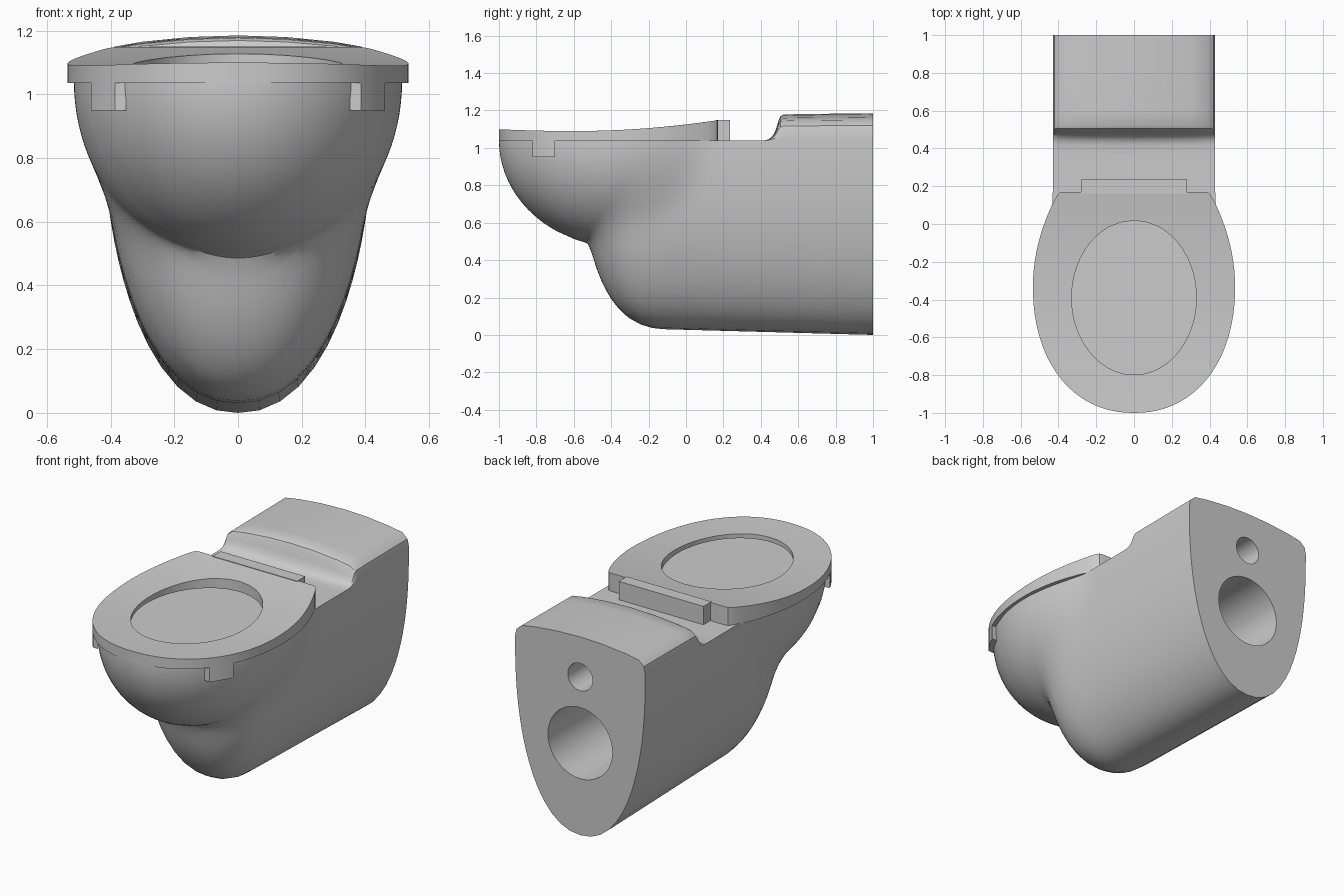
import bpy, bmesh, math
from mathutils import Vector

if "Cube" in bpy.data.objects:
    bpy.data.objects.remove(bpy.data.objects["Cube"])

RIM = 1.04


def loft(name, sections, closed=False):
    """Skin a list of closed cross-sections; cap the ends unless closed."""
    bm = bmesh.new()
    rows = [[bm.verts.new(p) for p in s] for s in sections]
    n = len(rows[0])
    pairs = list(zip(rows, rows[1:])) + ([(rows[-1], rows[0])] if closed else [])
    for a, b in pairs:
        for i in range(n):
            j = (i + 1) % n
            bm.faces.new((a[i], a[j], b[j], b[i]))
    if not closed:
        bm.faces.new(rows[0])
        bm.faces.new(rows[-1])
    bmesh.ops.remove_doubles(bm, verts=bm.verts, dist=0.0003)
    bmesh.ops.recalc_face_normals(bm, faces=bm.faces)
    mesh = bpy.data.meshes.new(name)
    bm.to_mesh(mesh)
    bm.free()
    ob = bpy.data.objects.new(name, mesh)
    bpy.context.collection.objects.link(ob)
    return ob


def activate(ob):
    bpy.ops.object.select_all(action='DESELECT')
    ob.select_set(True)
    bpy.context.view_layer.objects.active = ob


def smooth(ob):
    activate(ob)
    bpy.ops.object.shade_smooth_by_angle(angle=math.radians(32))


def interp(table, v):
    if v <= table[0][0]:
        return table[0][1]
    for (a, fa), (b, fb) in zip(table, table[1:]):
        if v <= b:
            return fa + (fb - fa) * (v - a) / (b - a)
    return table[-1][1]


# Body: bowl ellipsoid blended into a rounded pedestal, raised block at the back
RAMP = [(.42, 0), (.44, .04), (.46, .14), (.475, .31), (.485, .5), (.495, .74),
        (.505, .89), (.52, .95), (.6, .97), (1, 1)]
TOP = [(-1, .04), (-.98, .08), (-.9, .11), (-.7, .125), (-.35, .14), (0, .145),
       (.35, .14), (.7, .125), (.9, .11), (.98, .08), (1, .04)]


def radius(th, a, b, n):
    return (abs(math.cos(th) / a) ** n + abs(math.sin(th) / b) ** n) ** (-1 / n)


def body_radius(th, y):
    f = math.sqrt(max(0, 1 - ((y + .35) / .65) ** 2))
    bowl = radius(th, .515 * f, .57 * f, 2) if f > .001 else 0
    q = max(0, (-.1 - y) / .46)
    if q >= 1:
        return bowl
    s = (1 - q ** 2.5) ** .4
    ped = radius(th, .43 * s, (1.04 - .03 * (1 - y) / 1.1) * s, 2.2)
    k = .09
    h = max(0, k - abs(bowl - ped))
    return max(bowl, ped) + h * h / (4 * k)


def body_section(y):
    M = 48
    pts = []
    for i in range(M + 1):
        th = -math.pi * i / M
        r = body_radius(th, y)
        pts.append((r * math.cos(th), y, RIM + r * math.sin(th)))
    w, h = body_radius(0, y), interp(RAMP, y)
    return pts + [(x * w, y, RIM + z * h) for x, z in TOP]


ys = [-.35 - .65 * math.cos(i * math.pi / 40) for i in range(14)]
ys = [y for y in ys if y < -.61]
ys += [-.6 + .015 * i for i in range(20)]
ys += [-.3 + .06 * i for i in range(12)] + [y for y, _ in RAMP] + [.8]
body = loft("body", [body_section(y) for y in sorted(ys)])

# Two pipe sockets bored into the back face
for name, r, z, depth in (("drain_cutter", .213, .55, .6), ("inlet_cutter", .082, .945, .35)):
    bpy.ops.mesh.primitive_cylinder_add(vertices=40, radius=r, depth=depth * 2,
                                        location=(0, 1, z), rotation=(math.pi / 2, 0, 0))
    cutter = bpy.context.object
    cutter.name = name
    cutter.hide_render = True
    activate(body)
    mod = body.modifiers.new("socket", 'BOOLEAN')
    mod.operation, mod.solver, mod.object = 'DIFFERENCE', 'EXACT', cutter
    bpy.ops.object.modifier_apply(modifier=mod.name)
    bpy.data.objects.remove(cutter)
smooth(body)


# Seat: dished ring with a hollow underside
def seat_top(y):
    d = y + .6
    return 1.09 + (.098 if d > 0 else .06) * d * d


half = []
for i in range(25):
    t = i * math.pi / 48
    half.append((.535 * math.sin(t) ** .92, -.33 - .67 * max(0, math.cos(t)) ** .92))
for i in range(1, 11):
    half.append((.535 - .11 * (i / 10) ** 2, -.33 + .045 * i))
half += [(.408, .15), (.395, .165), (.375, .17), (.28, .17), (.2, .17), (.1, .17), (0, .17)]
outline = half + [(-x, y) for x, y in half[-2:0:-1]]


def seat_section(p):
    c, o = Vector((0, -.39)), Vector(p)
    d = o - c
    inner = c + d / math.hypot(d.x / .33, d.y / .408)
    pts = [(o.x, o.y, 1.036)]
    for k in range(6):
        q = o.lerp(inner, k / 5)
        pts.append((q.x, q.y, seat_top(q.y)))
    wall = o.lerp(inner, .12)
    return pts + [(inner.x, inner.y, 1.065), (wall.x, wall.y, 1.065), (wall.x, wall.y, 1.036)]


smooth(loft("seat", [seat_section(p) for p in outline], closed=True))

# Hinge block behind the seat
loft("hinge_block", [[(x, .16, 1.036), (x, .235, 1.036), (x, .235, 1.15), (x, .16, 1.15)]
                     for x in (-.28, .28)])

# Side clips hanging from the seat edge
for side, label in ((1, "right"), (-1, "left")):
    secs = []
    for i in range(7):
        y = -.82 + .02 * i
        x = .535 * (1 - (abs(y + .33) / .67) ** 2.17) ** (1 / 2.17)
        secs.append([(side * a, y, z) for a, z in
                     ((x, .95), (x, 1.045), (x - .035, 1.045), (x - .035, .95))])
    smooth(loft("clip_" + label, secs))
